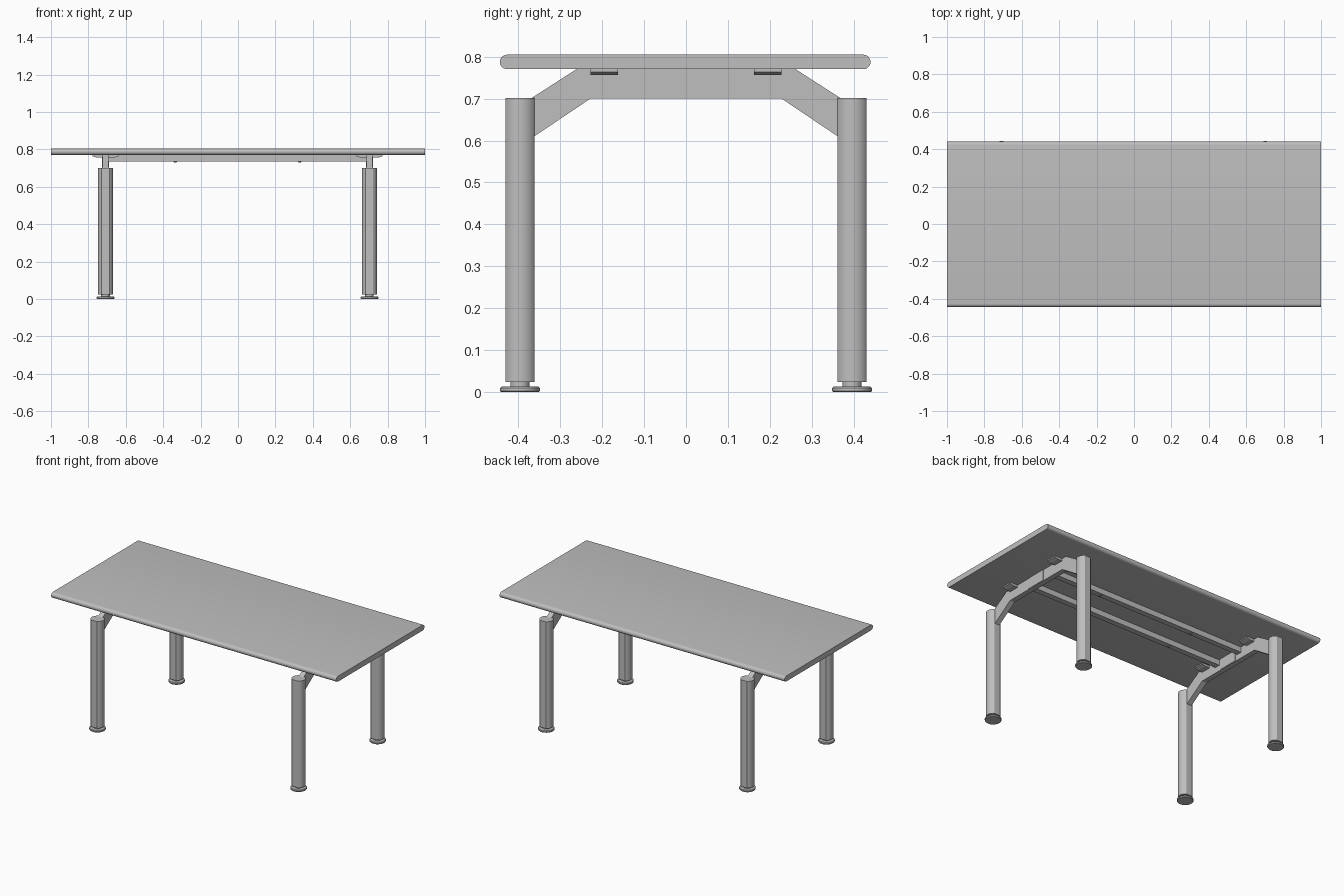
import bpy, bmesh, math
from mathutils import Matrix

cube = bpy.data.objects.get("Cube")
if cube:
    bpy.data.objects.remove(cube, do_unlink=True)

grey = bpy.data.materials.new("light_grey")
grey.use_nodes = True
colour = (0.52, 0.52, 0.52, 1)
grey.diffuse_color = colour
grey.node_tree.nodes["Principled BSDF"].inputs["Base Color"].default_value = colour

FRAME_X = -0.003      # small offset of the underframe
LEG_X, LEG_Y = 0.7055, 0.396


def finish(name, bm, smooth=False):
    """Turn a bmesh into a named grey object."""
    bmesh.ops.recalc_face_normals(bm, faces=bm.faces)
    mesh = bpy.data.meshes.new(name)
    bm.to_mesh(mesh)
    bm.free()
    mesh.materials.append(grey)
    obj = bpy.data.objects.new(name, mesh)
    bpy.context.collection.objects.link(obj)
    if smooth:
        bpy.ops.object.select_all(action='DESELECT')
        obj.select_set(True)
        bpy.context.view_layer.objects.active = obj
        bpy.ops.object.shade_smooth_by_angle(angle=math.radians(30))
    return obj


def extrude(name, points, direction, smooth=False):
    """Extrude a closed outline of 3D points."""
    bm = bmesh.new()
    face = bm.faces.new([bm.verts.new(p) for p in points])
    new = bmesh.ops.extrude_face_region(bm, geom=[face])["geom"]
    bmesh.ops.translate(bm, vec=direction,
                        verts=[v for v in new if isinstance(v, bmesh.types.BMVert)])
    return finish(name, bm, smooth)


def box(name, x0, x1, y0, y1, z0, z1):
    return extrude(name, [(x0, y0, z0), (x1, y0, z0), (x1, y1, z0), (x0, y1, z0)],
                   (0, 0, z1 - z0))


def lathe(name, profile, x, y, steps=40):
    """Revolve (radius, z) points about a vertical axis."""
    bm = bmesh.new()
    verts = [bm.verts.new((r, 0, z)) for r, z in profile]
    edges = [bm.edges.new(pair) for pair in zip(verts, verts[1:])]
    bmesh.ops.spin(bm, geom=verts + edges, axis=(0, 0, 1), cent=(0, 0, 0),
                   angle=2 * math.pi, steps=steps)
    bmesh.ops.remove_doubles(bm, verts=bm.verts, dist=1e-5)
    bmesh.ops.transform(bm, matrix=Matrix.Translation((x, y, 0)), verts=bm.verts)
    return finish(name, bm, True)


# Tabletop with fully rounded long edges
r, zc, y0, y1 = 0.0173, 0.7875, -0.444, 0.440
outline = []
for centre, start in ((y1 - r, -90), (y0 + r, 90)):
    for i in range(13):
        a = math.radians(start + i * 15)
        outline.append((-1, centre + r * math.cos(a), zc + r * math.sin(a)))
extrude("tabletop", outline, (2, 0, 0), True)

# Leg section: two arcs joined by flats on the front and back
R, flat = 0.0405, 0.035
half = math.asin(flat / R)
section = []
for start in (0, math.pi):
    for i in range(17):
        a = start - half + 2 * half * i / 16
        section.append((R * math.cos(a), R * math.sin(a)))

for sx, x_name in ((1, "left"), (-1, "right")):
    lx = FRAME_X + sx * LEG_X
    for sy, y_name in ((-1, "front"), (1, "back")):
        ly = sy * LEG_Y
        tag = f"{y_name}_{x_name}"
        # Leg column and its adjustable foot
        extrude(f"leg_{tag}", [(lx + px, ly + py, 0.024) for px, py in section],
                (0, 0, 0.677), True)
        lathe(f"foot_{tag}", [(0, 0), (0.045, 0), (0.0475, 0.003), (0.0475, 0.010),
                              (0.044, 0.013), (0.023, 0.013), (0.023, 0.026), (0, 0.026)],
              lx, ly)
        # Mounting pad with ends tapering in below the tabletop
        px, py = 0.07, sy * 0.195
        pad = [(-px, 0.771), (px, 0.771), (px, 0.763), (px - 0.022, 0.756),
               (0.022 - px, 0.756), (-px, 0.763)]
        extrude(f"mounting_pad_{tag}", [(lx + x, py - 0.0325, z) for x, z in pad],
                (0, 0.065, 0))

    # Arched cross beam joining front and back legs
    arch = [(-0.372, 0.699), (-0.26, 0.771), (0.26, 0.771), (0.372, 0.699),
            (0.372, 0.603), (0.228, 0.70), (-0.228, 0.70), (-0.372, 0.603)]
    extrude(f"cross_beam_{x_name}", [(lx - 0.0165, y, z) for y, z in arch], (0.033, 0, 0))

    # Centre block set into the beam
    box(f"centre_block_{x_name}", lx - 0.019, lx + 0.019, -0.0625, 0.0625, 0.702, 0.7705)

# Long rails under the top, with small screws
for sy, y_name in ((-1, "front"), (1, "back")):
    y = sy * 0.095
    box(f"rail_{y_name}", FRAME_X - 0.692, FRAME_X + 0.692,
        y - 0.0175, y + 0.0175, 0.736, 0.771)
    for sx, x_name in ((1, "left"), (-1, "right")):
        lathe(f"rail_screw_{y_name}_{x_name}",
              [(0, 0.731), (0.007, 0.731), (0.009, 0.734), (0.009, 0.738), (0, 0.738)],
              FRAME_X + sx * 0.333, y, 16)
